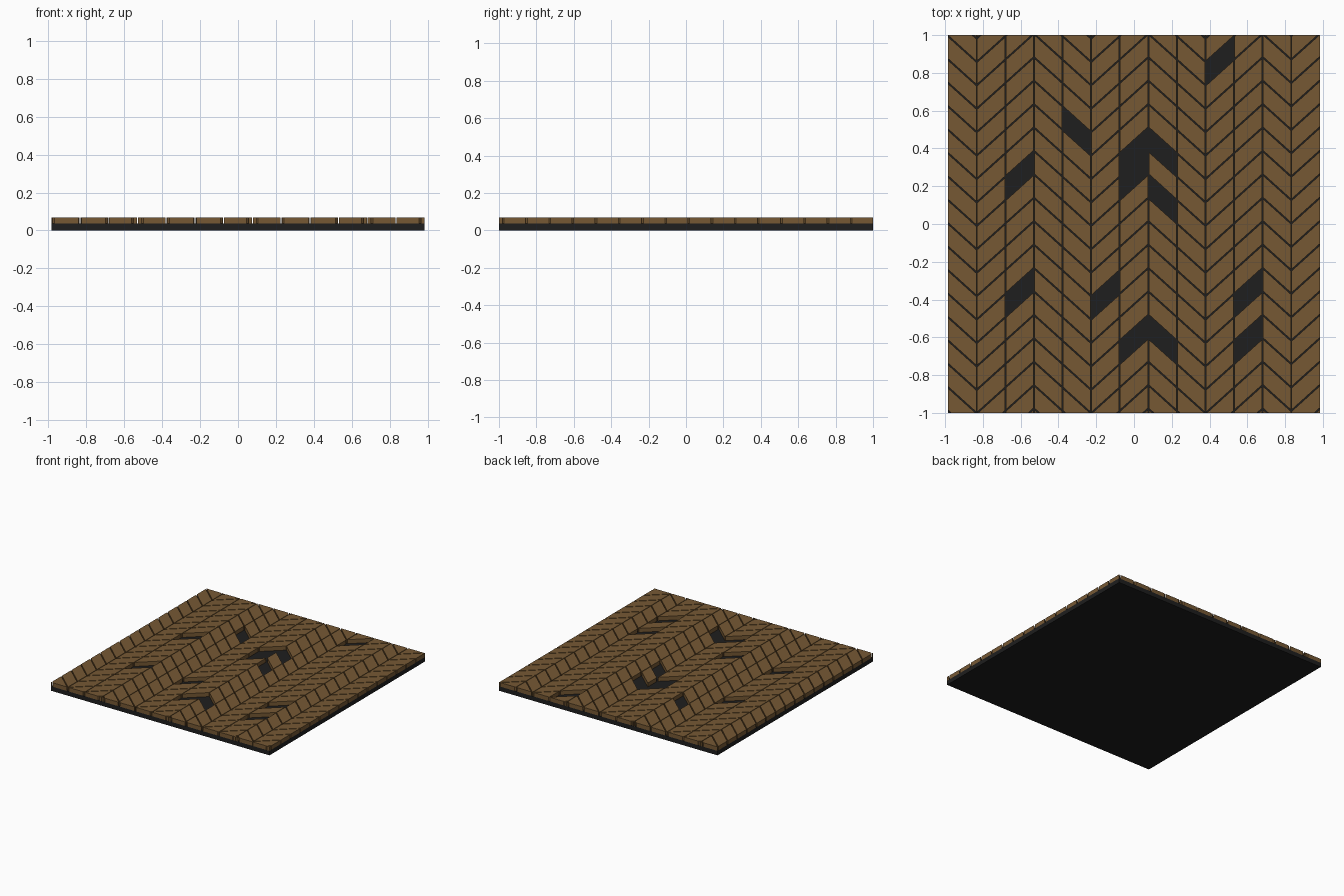
import bpy, bmesh

if "Cube" in bpy.data.objects:
    bpy.data.objects.remove(bpy.data.objects["Cube"])

HALF_X, HALF_Y = 0.984, 1.0
BASE_TOP, TILE_TOP = 0.036, 0.069
COL_W = 2 * HALF_X / 13
PITCH, RISE, PHASE = 0.124, 0.1365, -0.01
GAP_ROW, GAP_COL = 0.009, 0.005
# zigzag level at each column edge, and (column, row) of the missing tiles
LEVELS = [1, 0, 1, 2, 1, 0, 1, 2, 1, 0, 1, 2, 1, 2]
MISSING = {(2, 0), (2, -5), (4, 3), (5, -4), (6, 0), (6, 1), (7, 1), (7, -1),
           (6, -7), (7, -7), (9, 6), (10, -5), (10, -7)}


def material(name, color):
    m = bpy.data.materials.new(name)
    m.diffuse_color = (*color, 1)
    m.use_nodes = True
    m.node_tree.nodes["Principled BSDF"].inputs["Base Color"].default_value = m.diffuse_color
    return m


def make_object(name, bm, mat):
    bmesh.ops.recalc_face_normals(bm, faces=bm.faces)
    me = bpy.data.meshes.new(name)
    bm.to_mesh(me)
    bm.free()
    me.materials.append(mat)
    ob = bpy.data.objects.new(name, me)
    bpy.context.collection.objects.link(ob)
    return ob


def clip(poly, limit, sign):
    """Keep the part of a polygon where sign * y <= limit."""
    out = []
    for a, b in zip(poly, poly[1:] + poly[:1]):
        da, db = limit - sign * a[1], limit - sign * b[1]
        if da >= 0:
            out.append(a)
        if da * db < 0:
            t = da / (da - db)
            out.append((a[0] + t * (b[0] - a[0]), a[1] + t * (b[1] - a[1])))
    return out


def prism(bm, poly, z0, z1):
    low = [bm.verts.new((x, y, z0)) for x, y in poly]
    high = [bm.verts.new((x, y, z1)) for x, y in poly]
    bm.faces.new(low[::-1])
    bm.faces.new(high)
    n = len(poly)
    for i in range(n):
        j = (i + 1) % n
        bm.faces.new((low[i], low[j], high[j], high[i]))


wood = material("wood", (0.18, 0.098, 0.034))
dark = material("dark_base", (0.013, 0.013, 0.013))

# dark backing slab
bm = bmesh.new()
prism(bm, [(-HALF_X, -HALF_Y), (HALF_X, -HALF_Y), (HALF_X, HALF_Y), (-HALF_X, HALF_Y)],
      0, BASE_TOP)
make_object("base_slab", bm, dark)

# slanted floor tiles, column by column, trimmed at the front and back edges
bm = bmesh.new()
for col in range(13):
    x0 = -HALF_X + col * COL_W
    x1 = x0 + COL_W
    slope = (LEVELS[col + 1] - LEVELS[col]) * RISE / COL_W
    xa = x0 + (GAP_COL / 2 if col > 0 else 0)
    xb = x1 - (GAP_COL / 2 if col < 12 else 0)
    for row in range(-12, 10):
        if (col, row) in MISSING:
            continue
        y = PHASE + LEVELS[col] * RISE + row * PITCH
        ya, yb = y + slope * (xa - x0), y + slope * (xb - x0)
        lo, hi = GAP_ROW / 2, PITCH - GAP_ROW / 2
        poly = [(xa, ya + lo), (xb, yb + lo), (xb, yb + hi), (xa, ya + hi)]
        poly = clip(poly, HALF_Y, 1)
        poly = clip(poly, HALF_Y, -1) if poly else poly
        if len(poly) >= 3:
            prism(bm, poly, BASE_TOP, TILE_TOP)
make_object("floor_tiles", bm, wood)
